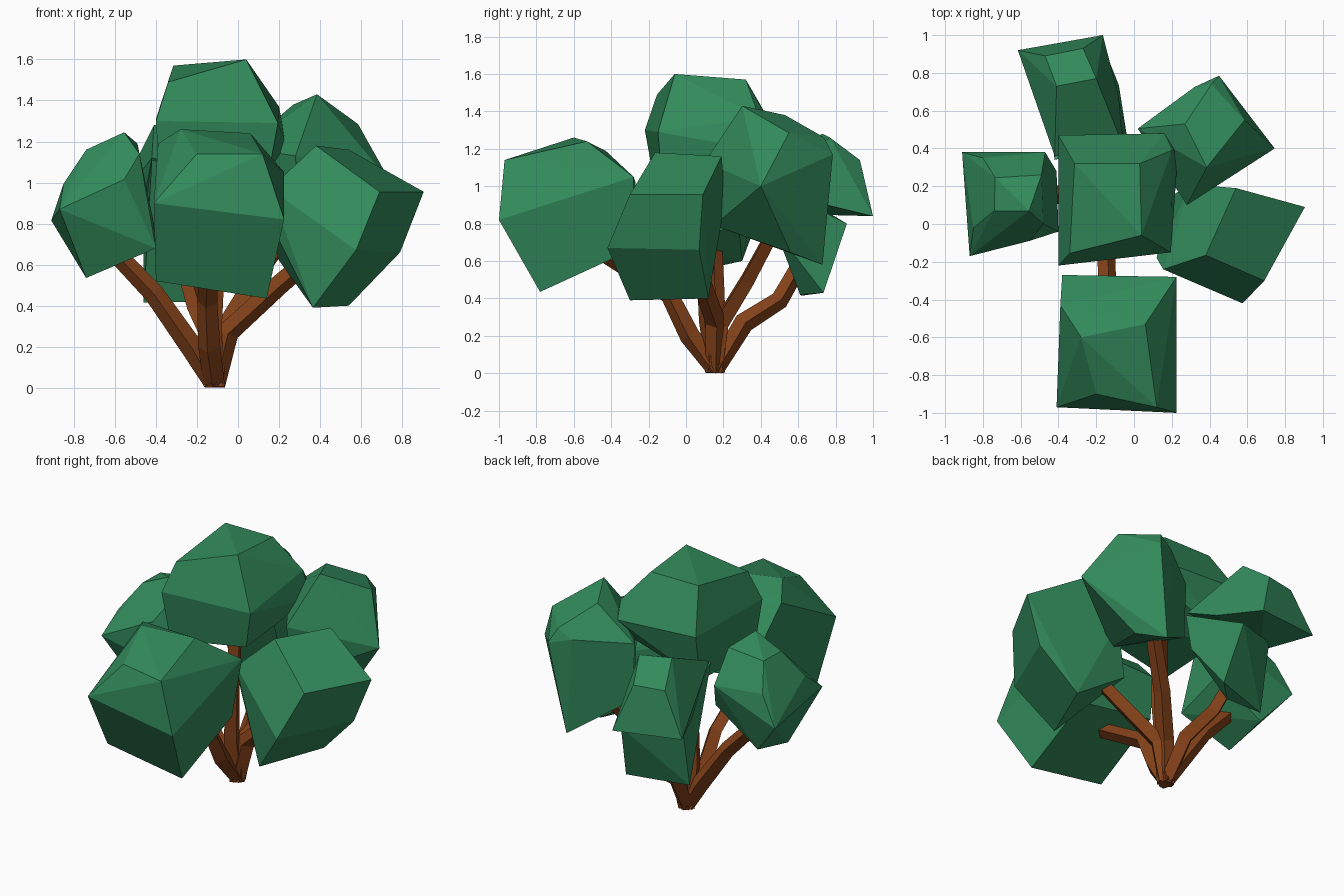
import bpy, bmesh, math
from mathutils import Vector

start_cube = bpy.data.objects.get("Cube")
if start_cube:
    bpy.data.objects.remove(start_cube, do_unlink=True)


def flat_material(name, rgb):
    material = bpy.data.materials.new(name)
    material.use_nodes = True
    colour = (*rgb, 1.0)
    material.diffuse_color = colour
    shader = next(n for n in material.node_tree.nodes if n.type == 'BSDF_PRINCIPLED')
    shader.inputs["Base Color"].default_value = colour
    shader.inputs["Roughness"].default_value = 0.9
    return material


leaf_green = flat_material("leaf green", (0.032, 0.255, 0.105))
bark_brown = flat_material("bark brown", (0.235, 0.055, 0.01))


def add_object(name, mesh, material):
    mesh.materials.clear()
    mesh.materials.append(material)
    obj = bpy.data.objects.new(name, mesh)
    bpy.context.scene.collection.objects.link(obj)


def foliage(name, crown, shoulder, base):
    """Faceted clump: the hull around a crown, a shoulder and a base ring."""
    bm = bmesh.new()
    for corner in crown + shoulder + base:
        bm.verts.new(corner)
    hull = bmesh.ops.convex_hull(bm, input=list(bm.verts))
    spare = {g for g in hull["geom_interior"] + hull["geom_unused"]
             if isinstance(g, bmesh.types.BMVert)}
    bmesh.ops.delete(bm, geom=list(spare), context='VERTS')
    bmesh.ops.dissolve_limit(bm, angle_limit=math.radians(11),
                             verts=list(bm.verts), edges=list(bm.edges))
    bmesh.ops.recalc_face_normals(bm, faces=list(bm.faces))
    mesh = bpy.data.meshes.new(name)
    bm.to_mesh(mesh)
    bm.free()
    add_object(name, mesh, leaf_green)


def branch(name, path, radius=0.055):
    """Four-sided limb that starts at the shared root and thins outwards."""
    curve = bpy.data.curves.new(name, 'CURVE')
    curve.dimensions = '3D'
    curve.bevel_depth = radius
    curve.bevel_resolution = 0
    curve.use_fill_caps = True
    points = [ROOT] + path
    spline = curve.splines.new('POLY')
    spline.points.add(len(points) - 1)
    for i, (point, co) in enumerate(zip(spline.points, points)):
        point.co = (*co, 1.0)
        point.radius = 0.95 if i == 0 else 1.1 - 0.1 * i
    temp = bpy.data.objects.new(name + " path", curve)
    mesh = bpy.data.meshes.new_from_object(temp)
    bpy.data.objects.remove(temp)
    bpy.data.curves.remove(curve)
    for polygon in mesh.polygons:
        polygon.use_smooth = False
    for vert in mesh.vertices:
        vert.co.z = max(vert.co.z, 0.0)
    add_object(name, mesh, bark_brown)


# Limbs fanning out from one root
ROOT = Vector((-0.115, 0.155, 0.005))
branch("front_branch", [(-0.14, 0.02, 0.2), (-0.15, -0.09, 0.42), (-0.13, -0.6, 0.74)])
branch("left_branch", [(-0.05, 0.16, 0.27), (0.2, 0.08, 0.5), (0.48, 0.01, 0.74)])
branch("right_branch", [(-0.22, 0.16, 0.19), (-0.41, 0.155, 0.46), (-0.62, 0.15, 0.68)])
branch("back_branch", [(-0.14, 0.31, 0.27), (-0.2, 0.5, 0.39), (-0.26, 0.62, 0.6)])
branch("back_left_branch", [(-0.08, 0.19, 0.27), (0.06, 0.33, 0.5), (0.26, 0.48, 0.78)])
branch("centre_branch", [(-0.13, 0.12, 0.28), (-0.11, 0.1, 0.6), (-0.1, 0.13, 1.15)])

# Leaf clumps, one at the end of each limb
foliage("front_foliage",
        crown=[(-0.28, -0.6, 1.26), (0.06, -0.53, 1.24), (0.12, -0.97, 1.14), (-0.2, -0.9, 1.14)],
        shoulder=[(-0.41, -0.97, 0.9), (0.225, -1.0, 0.82), (0.225, -0.28, 1.05),
                  (-0.39, -0.43, 1.19), (-0.38, -0.27, 1.02)],
        base=[(0.14, -0.78, 0.435), (-0.4, -0.78, 0.52), (-0.37, -0.29, 0.74), (0.16, -0.29, 0.66)])

foliage("top_foliage",
        crown=[(-0.315, 0.32, 1.57), (0.03, 0.32, 1.57), (0.04, -0.06, 1.6), (-0.34, -0.155, 1.49)],
        shoulder=[(-0.4, -0.22, 1.3), (0.195, -0.15, 1.29), (0.2, 0.39, 1.37),
                  (0.16, 0.48, 1.28), (-0.4, 0.47, 1.31)],
        base=[(-0.38, -0.16, 0.97), (0.15, -0.13, 1.05), (0.235, 0.41, 1.19), (-0.38, 0.4, 1.0)])

foliage("right_foliage",
        crown=[(-0.735, 0.245, 1.16), (-0.49, 0.26, 1.19), (-0.74, 0.07, 1.16), (-0.555, 0.07, 1.245)],
        shoulder=[(-0.91, 0.38, 0.815), (-0.8, 0.35, 1.0), (-0.85, -0.02, 0.995), (-0.87, -0.17, 0.87),
                  (-0.555, -0.09, 1.015), (-0.48, 0.0, 1.14), (-0.47, 0.38, 0.98)],
        base=[(-0.74, 0.0, 0.535), (-0.73, 0.3, 0.6), (-0.41, 0.28, 0.8), (-0.4, -0.04, 0.68)])

foliage("left_foliage",
        crown=[(0.38, -0.165, 1.18), (0.54, 0.19, 1.16)],
        shoulder=[(0.905, 0.09, 0.955), (0.69, -0.3, 0.955), (0.155, -0.24, 0.97),
                  (0.12, -0.18, 0.88), (0.3, 0.21, 0.93)],
        base=[(0.575, -0.42, 0.67), (0.79, 0.07, 0.66), (0.365, -0.3, 0.39),
              (0.54, 0.12, 0.4), (0.2, 0.15, 0.62)])

foliage("back_left_foliage",
        crown=[(0.385, 0.3, 1.43), (0.585, 0.55, 1.285), (0.27, 0.53, 1.38), (0.41, 0.74, 1.26)],
        shoulder=[(0.45, 0.785, 1.17), (0.32, 0.725, 1.2), (0.745, 0.4, 1.0),
                  (0.28, 0.1, 1.13), (0.02, 0.505, 1.17)],
        base=[(0.3, 0.15, 0.79), (0.03, 0.5, 0.8), (0.355, 0.73, 0.58), (0.46, 0.56, 0.645)])

# The back clump is a crowned block resting on a lower, narrower block
foliage("back_foliage_upper",
        crown=[(-0.41, 0.73, 1.28), (-0.2, 0.77, 1.26), (-0.27, 0.93, 1.14), (-0.47, 0.89, 1.14)],
        shoulder=[(-0.615, 0.92, 0.87), (-0.165, 1.0, 0.84), (-0.08, 0.67, 0.92)],
        base=[(-0.47, 0.61, 0.85), (-0.42, 0.36, 1.12), (-0.06, 0.42, 1.04)])
foliage("back_foliage_lower",
        crown=[(-0.42, 0.34, 1.11), (-0.05, 0.42, 1.02)],
        shoulder=[(-0.46, 0.7, 0.86), (-0.13, 0.86, 0.8), (-0.41, 0.46, 0.74), (-0.04, 0.48, 0.76)],
        base=[(-0.46, 0.62, 0.415), (-0.08, 0.735, 0.43), (-0.21, 0.61, 0.42)])
